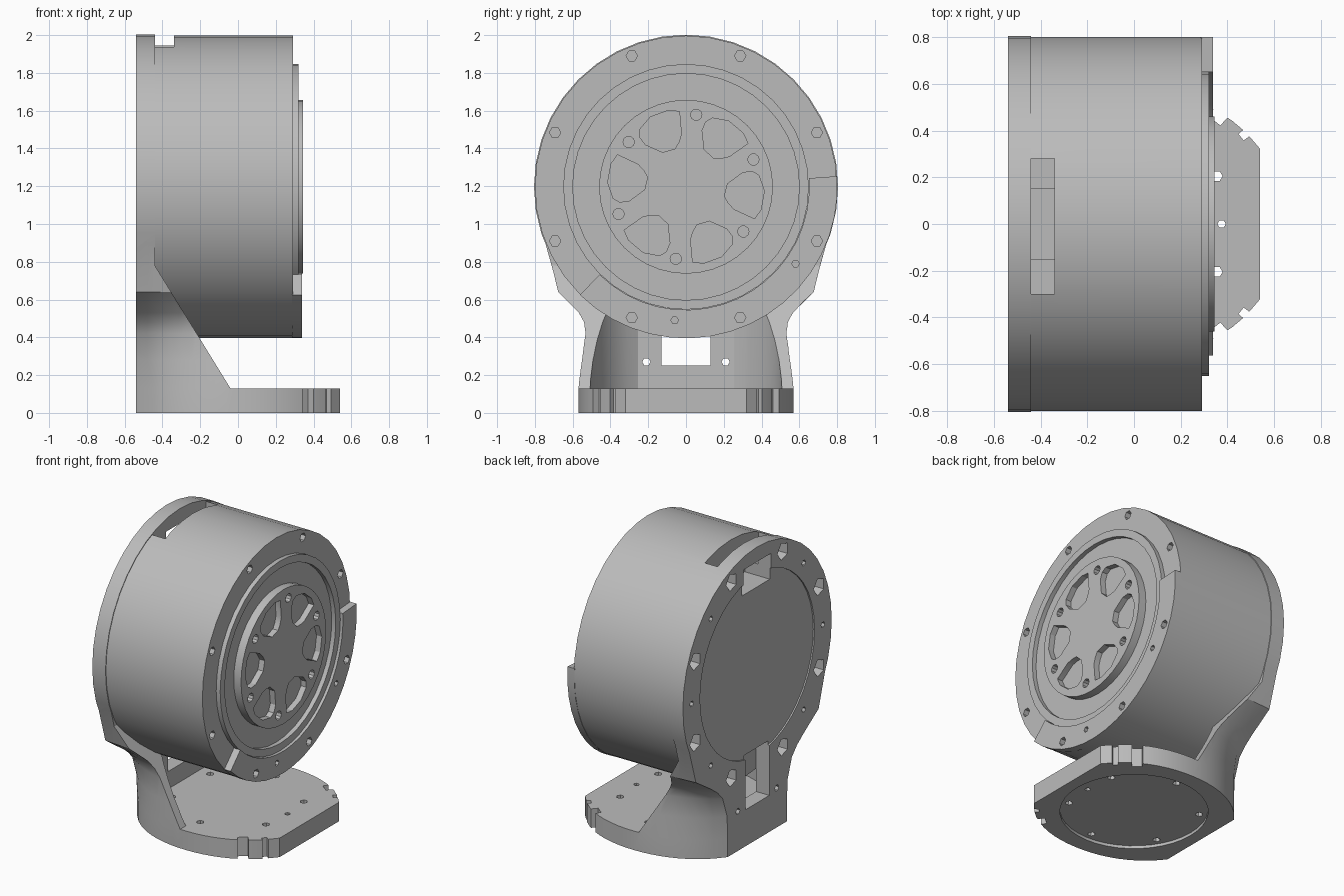
import bpy, bmesh
from math import sin, cos, pi, radians
from mathutils import Vector

old = bpy.data.objects.get("Cube")
if old:
    bpy.data.objects.remove(old)

grey = bpy.data.materials.new("machined grey")
grey.use_nodes = True
grey.diffuse_color = (0.5, 0.5, 0.5, 1)
grey.node_tree.nodes["Principled BSDF"].inputs["Base Color"].default_value = (0.5, 0.5, 0.5, 1)

AXIS_Z = 1.197    # height of the drum axis
BACK, SEAM, FACE = -0.54, -0.44, 0.29
PLACE = {"X": lambda a, b, t: (t, a, b),
         "Y": lambda a, b, t: (a, t, b),
         "Z": lambda a, b, t: (a, b, t)}


def finish(name, bm):
    """Turn a bmesh into a grey object."""
    bmesh.ops.recalc_face_normals(bm, faces=bm.faces)
    mesh = bpy.data.meshes.new(name)
    bm.to_mesh(mesh)
    bm.free()
    mesh.materials.append(grey)
    ob = bpy.data.objects.new(name, mesh)
    bpy.context.collection.objects.link(ob)
    return ob


def loft(name, rows):
    """Skin a stack of closed sections and cap both ends."""
    bm = bmesh.new()
    rings = [[bm.verts.new(p) for p in row] for row in rows]
    for a, b in zip(rings, rings[1:]):
        for i in range(len(a)):
            j = (i + 1) % len(a)
            bm.faces.new((a[i], a[j], b[j], b[i]))
    bm.faces.new(rings[0])
    bm.faces.new(rings[-1])
    return finish(name, bm)


def prism(name, pts, axis, lo, hi):
    """Extrude a flat outline along an axis."""
    return loft(name, [[PLACE[axis](a, b, t) for a, b in pts] for t in (lo, hi)])


def ring_pts(r, n, cu=0, cv=0):
    return [(cu + r * cos(2 * pi * i / n), cv + r * sin(2 * pi * i / n)) for i in range(n)]


def polar(r, deg):
    """Point on the drum face, as (y, z)."""
    return r * cos(radians(deg)), AXIS_Z + r * sin(radians(deg))


def disc(name, r, lo, hi, n=40):
    return prism(name, ring_pts(r, n, 0, AXIS_Z), "X", lo, hi)


def box(x0, x1, y0, y1, z0, z1):
    return prism("cutter", [(x0, y0), (x1, y0), (x1, y1), (x0, y1)], "Z", z0, z1)


def hole(r, at, axis, lo, hi, n=6):
    return prism("cutter", ring_pts(r, n, *at), axis, lo, hi)


def combine(ob, others, op="DIFFERENCE"):
    """Apply booleans one after another and drop the helpers."""
    for other in others:
        other.hide_render = True
        mod = ob.modifiers.new("cut", "BOOLEAN")
        mod.operation, mod.object, mod.solver = op, other, "EXACT"
        bpy.context.view_layer.update()
        deps = bpy.context.evaluated_depsgraph_get()
        mesh = bpy.data.meshes.new_from_object(ob.evaluated_get(deps))
        ob.modifiers.clear()
        ob.data = mesh
        bpy.data.objects.remove(other)


def neck_section(z, width, reach):
    """Rounded section with flat front and back, from half width and roundness reach."""
    xs = [BACK + i * 0.06 for i in range(19)]
    edge = [(x, width * (1 - abs(x / reach) ** 2.1) ** (1 / 2.1)) for x in xs]
    return [(x, y, z) for x, y in edge] + [(x, -y, z) for x, y in reversed(edge)]


# Bracket: foot and flared neck
bracket = loft("bracket", [neck_section(*row) for row in (
    (0, 0.57, 0.64), (0.13, 0.57, 0.64), (0.28, 0.56, 0.65), (0.42, 0.555, 0.71), (0.48, 0.565, 0.8),
    (0.53, 0.59, 0.95), (0.64, 0.685, 2.0), (0.93, 0.757, 4.0), (0.95, 0.757, 4.0))])
slope = [(SEAM, 0.78), (-0.04, 0.13), (0.7, 0.13), (0.7, 1.4), (SEAM, 1.4)]
cavity = [(max(x, SEAM), y) for x, y in ring_pts(0.51, 48) if x > -0.47]
combine(bracket, [prism("cutter", slope, "Y", -1, 1), prism("cutter", cavity, "Z", 0.13, 0.95)])

# Bracket: round back flange
combine(bracket, [disc("flange", 0.805, BACK, SEAM)], "UNION")

# Bracket: recesses, window and screw holes
cuts = [disc("cutter", 0.62, BACK - 0.1, BACK + 0.01),
        hole(0.46, (0, 0), "Z", -0.1, 0.02, 40),
        box(-0.7, SEAM + 0.04, -0.13, 0.13, 0.25, 0.62),
        box(-0.7, SEAM + 0.04, -0.15, 0.15, 1.72, 1.9)]
for k in range(8):
    cuts.append(hole(0.06, polar(0.725, 22.5 + 45 * k), "X", -0.7, -0.47, 5))
for deg in (0, 45, 135, 180, 225, 315):
    cuts.append(hole(0.02, polar(0.71, deg), "X", -0.7, -0.47))
for s in (-1, 1):
    cuts.append(hole(0.022, (s * 0.21, 0.27), "X", -0.7, -0.3))
    # locating notches on the rim of the foot
    for deg, inner, half in ((39, 0.59, 0.025), (52, 0.56, 0.045)):
        u = Vector((cos(radians(deg)), s * sin(radians(deg))))
        v = Vector((-u.y, u.x)) * half
        pts = [u * inner - v * 0.7, u * 0.75 - v, u * 0.75 + v, u * inner + v * 0.7]
        cuts.append(prism("cutter", pts, "Z", -0.1, 0.3))
# mounting holes through the foot
for k in range(6):
    at = 0.41 * cos((k + 0.5) * pi / 3), 0.41 * sin((k + 0.5) * pi / 3)
    cuts.append(hole(0.024, at, "Z", -0.1, 0.2))
cuts.append(hole(0.018, (0.375, 0), "Z", -0.1, 0.2))
combine(bracket, cuts)


# Drum with cable slot behind its top
def rim_holes():
    spots = [polar(0.75, 22.5 + 45 * k) for k in range(8)] + [(0.58, 0.79), (-0.06, 0.49)]
    return [hole(0.03 if i < 8 else 0.02, p, "X", 0.23, 0.4) for i, p in enumerate(spots)]


drum = disc("drum", 0.8, SEAM, FACE)
combine(drum, [box(SEAM - 0.1, -0.34, -0.3, 0.28, 1.8, 2.2),
               box(SEAM - 0.1, -0.34, -0.15, 0.15, 1.72, 1.9)] + rim_holes())

# Raised arc on part of the drum rim
angles = [4 - 138.5 * i / 18 for i in range(19)]
arc = [polar(0.802, a) for a in angles] + [polar(0.652, a) for a in reversed(angles)]
rim_arc = prism("rim_arc", arc, "X", FACE - 0.005, 0.338)
combine(rim_arc, rim_holes())

# Bearing ring
bearing_ring = disc("bearing_ring", 0.65, FACE - 0.005, 0.32)
combine(bearing_ring, [disc("cutter", 0.6, 0.2, 0.4)])

# Output hub with pockets and bolt holes
hub = disc("output_hub", 0.46, FACE - 0.005, 0.345)
cuts = []
for k in range(6):
    a = 60 * k - 5
    pocket = [(0.21, -9), (0.24, -16), (0.28, -20), (0.4, -20), (0.415, -12), (0.415, 2),
              (0.39, 14), (0.36, 18), (0.31, 19), (0.22, 9)]
    cuts.append(prism("cutter", [polar(r, a + d) for r, d in pocket], "X", 0.305, 0.4))
    cuts.append(hole(0.03, polar(0.385, 60 * k + 22), "X", 0.305, 0.4, 10))
combine(hub, cuts)

# Soft shading with crisp edges
parts = (bracket, drum, rim_arc, bearing_ring, hub)
for ob in bpy.context.view_layer.objects:
    ob.select_set(ob in parts)
bpy.context.view_layer.objects.active = bracket
bpy.ops.object.shade_smooth_by_angle(angle=radians(25))
for ob in parts:
    ob.data.materials.clear()
    ob.data.materials.append(grey)
    for p in ob.data.polygons:
        p.material_index = 0
